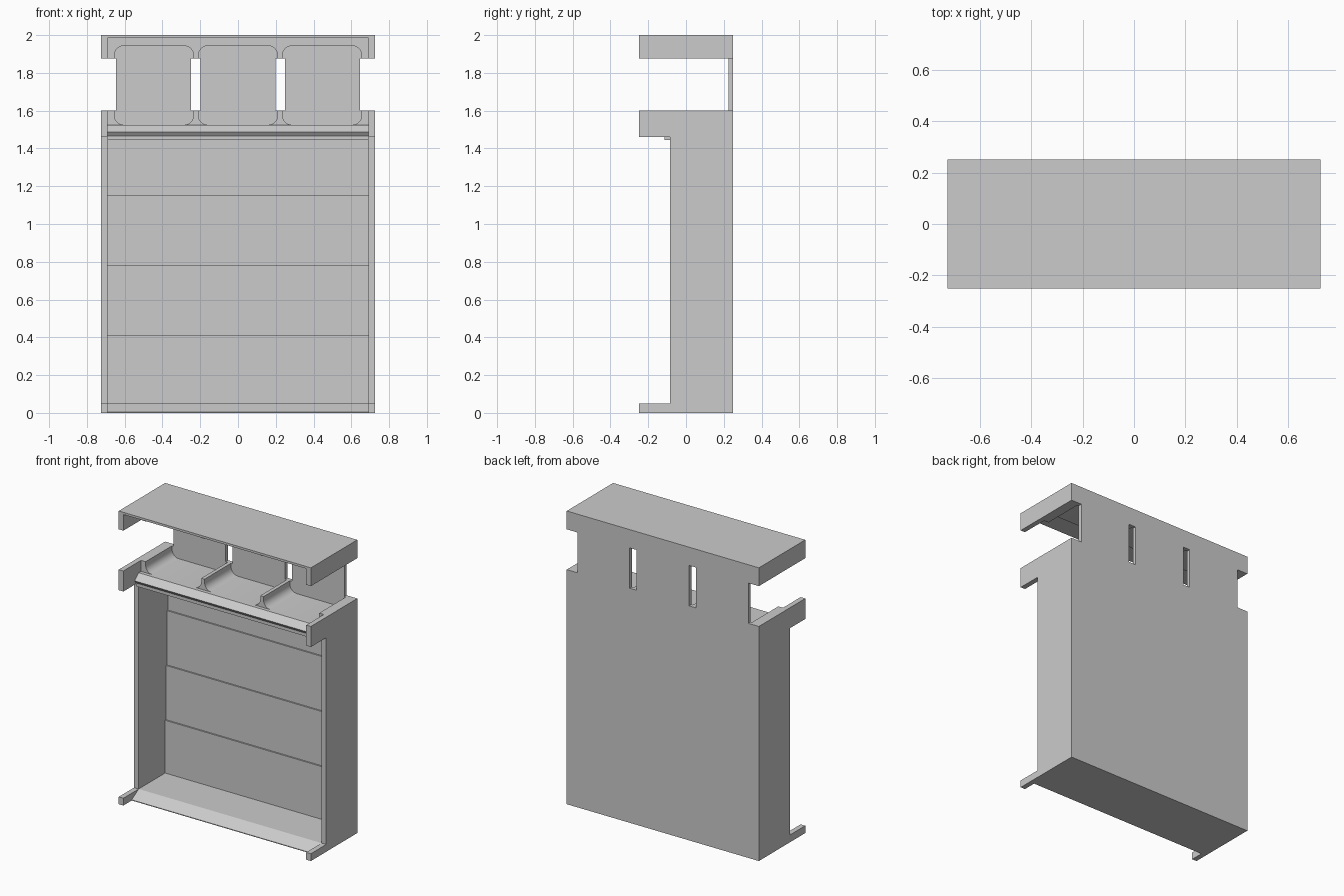
import bpy
import bmesh

if "Cube" in bpy.data.objects:
    bpy.data.objects.remove(bpy.data.objects["Cube"], do_unlink=True)

grey = bpy.data.materials.new("plain grey")
grey.use_nodes = True
grey.diffuse_color = (0.6, 0.6, 0.6, 1)
grey.node_tree.nodes["Principled BSDF"].inputs["Base Color"].default_value = (0.6, 0.6, 0.6, 1)

HALF = 0.725       # outer half width
INNER = 0.69       # half width between the side walls
FRONT, BACK = -0.25, 0.25
FACE = -0.085      # front edge of the lower cabinet


def finish(name, bm):
    bmesh.ops.recalc_face_normals(bm, faces=bm.faces)
    mesh = bpy.data.meshes.new(name)
    bm.to_mesh(mesh)
    bm.free()
    mesh.materials.append(grey)
    ob = bpy.data.objects.new(name, mesh)
    bpy.context.collection.objects.link(ob)
    return ob


def box(name, x, y, z, radius=0):
    """Box from three ranges; radius rounds the edges that run along y."""
    bm = bmesh.new()
    bmesh.ops.create_cube(bm, size=1)
    for v in bm.verts:
        v.co = [r[0] if c < 0 else r[1] for c, r in zip(v.co, (x, y, z))]
    if radius:
        edges = [e for e in bm.edges
                 if abs(e.verts[0].co.y - e.verts[1].co.y) > 0.01]
        bmesh.ops.bevel(bm, geom=edges, offset=radius, segments=6,
                        profile=0.5, affect='EDGES')
    return finish(name, bm)


def prism(name, profile, half):
    """Extrude a (y, z) profile across the width."""
    bm = bmesh.new()
    face = bm.faces.new([bm.verts.new((-half, y, z)) for y, z in profile])
    res = bmesh.ops.extrude_face_region(bm, geom=[face])
    verts = [g for g in res["geom"] if isinstance(g, bmesh.types.BMVert)]
    bmesh.ops.translate(bm, verts=verts, vec=(2 * half, 0, 0))
    return finish(name, bm)


def cut(target, cutter):
    cutter.hide_render = True
    mod = target.modifiers.new("cut", 'BOOLEAN')
    mod.operation = 'DIFFERENCE'
    mod.solver = 'EXACT'
    mod.object = cutter
    bpy.context.view_layer.objects.active = target
    bpy.ops.object.modifier_apply(modifier=mod.name)
    bpy.data.objects.remove(cutter, do_unlink=True)


# Lower cabinet: side walls, floor with sloped front, stepped back panel
for side, s in (("right", -1), ("left", 1)):
    xr = sorted((s * INNER, s * HALF))
    box(side + "_wall", xr, (FACE, BACK), (0, 1.46))
    box(side + "_foot", xr, (FRONT, FACE), (0, 0.05))
    box(side + "_lower_arm", xr, (FRONT, -0.06), (1.46, 1.6))
    box(side + "_upper_arm", xr, (FRONT, -0.06), (1.875, 1.985))

prism("floor", [(BACK, 0), (BACK, 0.05), (FACE, 0.05), (-0.16, 0.005), (-0.16, 0)], INNER)

steps = [(BACK, 0.05)]
y = 0.2
for z0, z1 in ((0.05, 0.41), (0.41, 0.78), (0.78, 1.15), (1.15, 1.46)):
    steps += [(y, z0), (y, z1)]
    y += 0.01
steps.append((BACK, 1.46))
prism("back_panel", steps, INNER)

# Sloped ledge under the bays, with a small drip lip
prism("front_ledge", [(-0.06, 1.525), (FACE, 1.525), (-0.13, 1.487), (-0.115, 1.467),
                      (-0.115, 1.445), (FACE, 1.445), (FACE, 1.46), (-0.06, 1.46)], INNER)

# Roof plate
box("roof", (-HALF, HALF), (FRONT, BACK), (1.985, 2))

# Upper housing with three rounded bays and the open band cut through it
housing = box("bay_housing", (-HALF, HALF), (-0.06, BACK), (1.46, 1.985))
for x in (-0.445, 0, 0.445):
    cut(housing, box("bay_cutter", (x - 0.21, x + 0.21), (-0.4, 0.225),
                     (1.525, 1.943), 0.05))
for x0, x1 in ((-0.8, -0.645), (-0.25, -0.198), (0.198, 0.25), (0.645, 0.8)):
    cut(housing, box("slot_cutter", (x0, x1), (-0.4, 0.4), (1.6, 1.875)))

bpy.ops.object.select_all(action='DESELECT')
housing.select_set(True)
bpy.context.view_layer.objects.active = housing
bpy.ops.object.shade_smooth_by_angle(angle=0.5)
